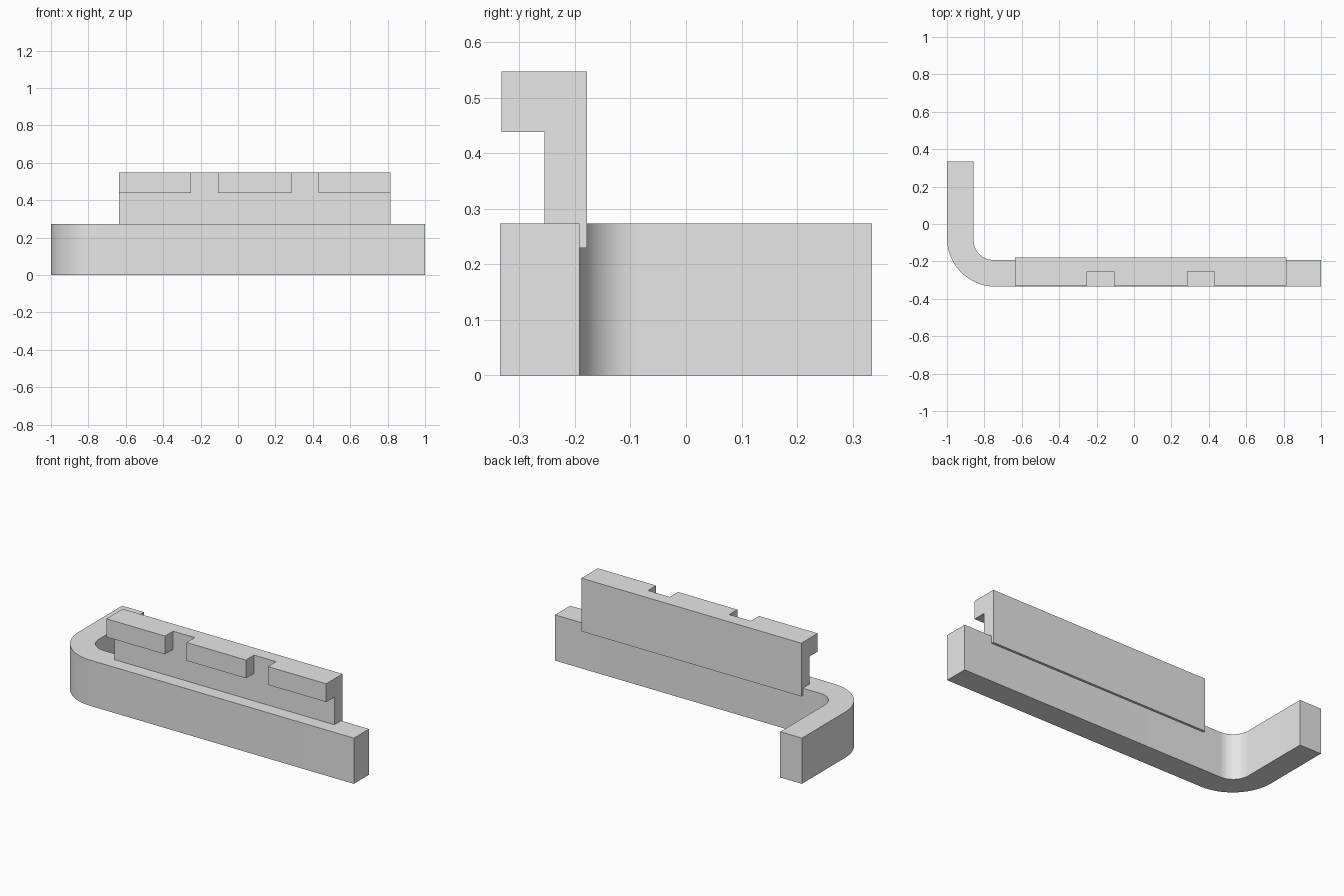
import bpy, bmesh, math
from mathutils import Vector

cube = bpy.data.objects.get("Cube")
if cube:
    bpy.data.objects.remove(cube, do_unlink=True)

grey = bpy.data.materials.new("plain grey")
grey.use_nodes = True
grey.diffuse_color = (0.8, 0.8, 0.8, 1)
grey.node_tree.nodes["Principled BSDF"].inputs["Base Color"].default_value = (0.8, 0.8, 0.8, 1)


def finish(bm, name):
    bmesh.ops.recalc_face_normals(bm, faces=bm.faces)
    mesh = bpy.data.meshes.new(name)
    bm.to_mesh(mesh)
    bm.free()
    mesh.materials.append(grey)
    obj = bpy.data.objects.new(name, mesh)
    bpy.context.collection.objects.link(obj)
    return obj


def arc(cx, cy, r, start, end, steps=24):
    for i in range(steps + 1):
        a = math.radians(start + (end - start) * i / steps)
        yield (cx + r * math.cos(a), cy + r * math.sin(a))


# Base rail: a bar with one rounded corner, extruded upward
LEFT, FRONT, BACK, WIDTH, HEIGHT = -1.0, -0.335, 0.335, 0.143, 0.273
R_OUT, R_IN = 0.26, 0.105
outline = [(1, FRONT), (1, FRONT + WIDTH)]
outline += arc(LEFT + WIDTH + R_IN, FRONT + WIDTH + R_IN, R_IN, 270, 180)
outline += [(LEFT + WIDTH, BACK), (LEFT, BACK)]
outline += arc(LEFT + R_OUT, FRONT + R_OUT, R_OUT, 180, 270)

bm = bmesh.new()
floor = bm.faces.new([bm.verts.new((x, y, 0)) for x, y in outline])
top = bmesh.ops.extrude_face_region(bm, geom=[floor], use_keep_orig=True)
bmesh.ops.translate(bm, vec=(0, 0, HEIGHT),
                    verts=[v for v in top["geom"] if isinstance(v, bmesh.types.BMVert)])
base = finish(bm, "base_rail")
bpy.context.view_layer.objects.active = base
base.select_set(True)
bpy.ops.object.shade_smooth_by_angle(angle=math.radians(30))

# Upright plate, its front split into strips so that the hooks can be drawn out
lo, hi = Vector((-0.637, -0.255, 0.229)), Vector((0.815, -0.178, 0.547))
HOOK_Z, HOOK_DEPTH = 0.438, 0.077
hooks = [(-0.637, -0.25), (-0.107, 0.285), (0.43, 0.815)]

bm = bmesh.new()
bmesh.ops.create_cube(bm, size=1)
for v in bm.verts:
    v.co = [(a + b) / 2 + c * (b - a) for a, b, c in zip(lo, hi, v.co)]
cuts = [((x, 0, 0), (1, 0, 0)) for x in (-0.25, -0.107, 0.285, 0.43)]
cuts.append(((0, 0, HOOK_Z), (0, 0, 1)))
for point, normal in cuts:
    bmesh.ops.bisect_plane(bm, geom=bm.verts[:] + bm.edges[:] + bm.faces[:],
                           plane_co=point, plane_no=normal)

# Three hooks pulled forward from the upper strips
bm.normal_update()
pulled = []
for f in bm.faces:
    c = f.calc_center_median()
    if f.normal.y < -0.9 and c.z > HOOK_Z and any(a < c.x < b for a, b in hooks):
        pulled.append(f)
new = bmesh.ops.extrude_discrete_faces(bm, faces=pulled)["faces"]
bmesh.ops.translate(bm, vec=(0, -HOOK_DEPTH, 0), verts=list({v for f in new for v in f.verts}))
bmesh.ops.dissolve_limit(bm, angle_limit=0.01, verts=bm.verts, edges=bm.edges)
finish(bm, "hooked_plate")
